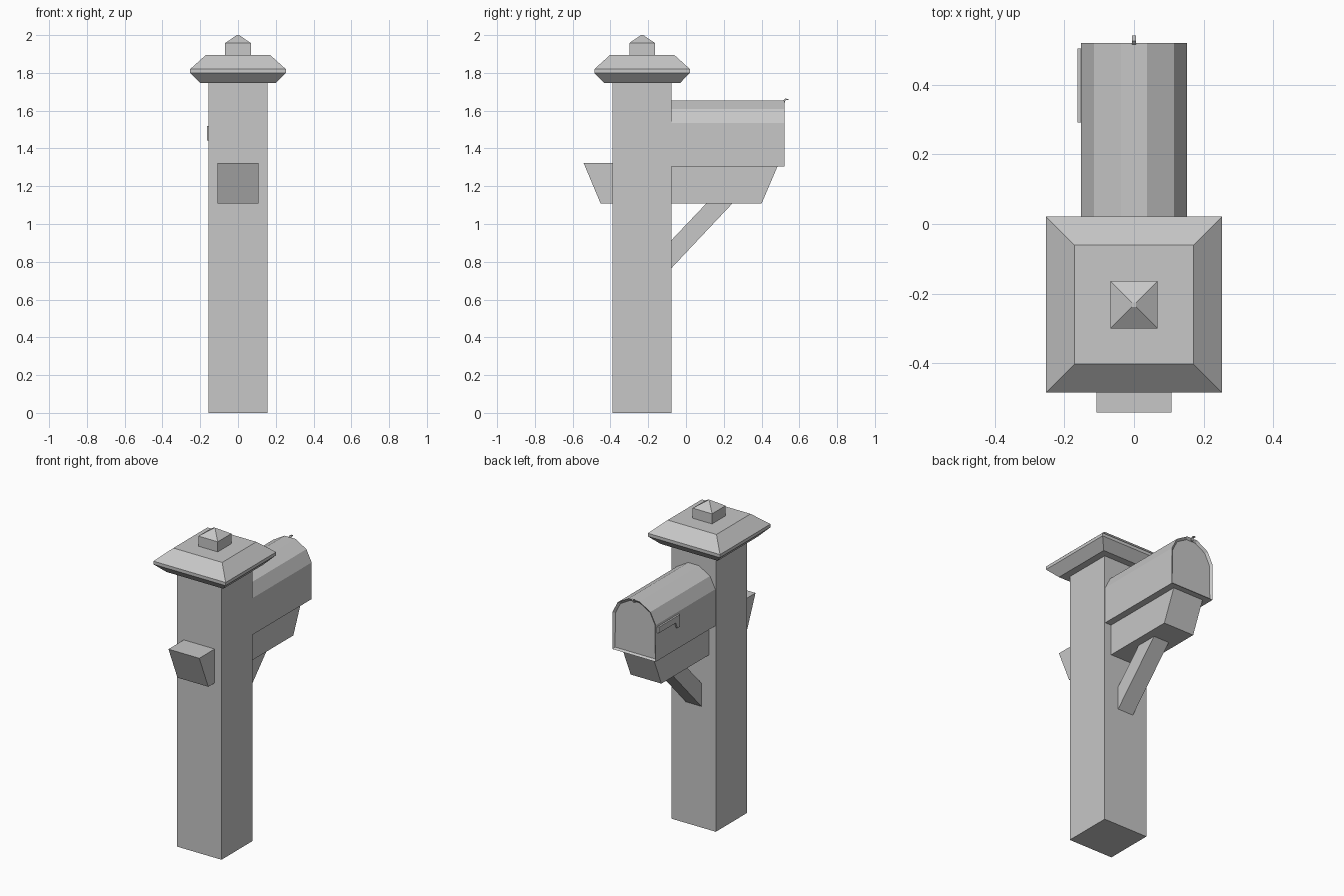
import bpy
import bmesh

if "Cube" in bpy.data.objects:
    bpy.data.objects.remove(bpy.data.objects["Cube"], do_unlink=True)

GREY = (0.57, 0.57, 0.57, 1)
grey = bpy.data.materials.new("plain_grey")
grey.use_nodes = True
grey.diffuse_color = GREY
grey.node_tree.nodes["Principled BSDF"].inputs["Base Color"].default_value = GREY

POST_Y = -0.232           # centre line of the post
POST_HALF = 0.156
POST_BACK = POST_Y + POST_HALF


def finish(name, bm):
    bmesh.ops.recalc_face_normals(bm, faces=bm.faces)
    mesh = bpy.data.meshes.new(name)
    bm.to_mesh(mesh)
    bm.free()
    mesh.materials.append(grey)
    obj = bpy.data.objects.new(name, mesh)
    bpy.context.collection.objects.link(obj)
    return obj


def loft(name, rings):
    """Join rings of equal point count and close both ends."""
    bm = bmesh.new()
    loops = [[bm.verts.new(p) for p in ring] for ring in rings]
    for a, b in zip(loops, loops[1:]):
        for i in range(len(a)):
            j = (i + 1) % len(a)
            bm.faces.new((a[i], a[j], b[j], b[i]))
    bm.faces.new(loops[0])
    bm.faces.new(loops[-1])
    return finish(name, bm)


def side_prism(name, profile, x0, x1):
    """Extrude a (y, z) outline across x."""
    return loft(name, [[(x, y, z) for y, z in profile] for x in (x0, x1)])


def square_stack(name, levels):
    """Stack of square sections (half width, z) on the post axis."""
    corners = ((-1, -1), (1, -1), (1, 1), (-1, 1))
    return loft(name, [[(sx * h, POST_Y + sy * h, z) for sx, sy in corners]
                       for h, z in levels])


# Post, roof cap and finial
square_stack("post", [(POST_HALF, 0), (POST_HALF, 1.75)])
square_stack("post_cap", [(0.2, 1.746), (0.253, 1.8), (0.253, 1.82), (0.171, 1.894)])
square_stack("finial", [(0.068, 1.89), (0.068, 1.958), (0.006, 2.0)])

# Beam passing through the post, and the slanted brace below it
side_prism("support_beam", [(-0.542, 1.323), (-0.452, 1.108),
                            (0.4, 1.108), (0.492, 1.323)], -0.108, 0.108)
side_prism("brace", [(POST_BACK - 0.01, 0.757), (POST_BACK - 0.01, 0.905),
                     (0.118, 1.12), (0.256, 1.12)], -0.055, 0.055)

# Letter box with an arched roof and a recessed door
half = [(0.152, 1.304), (0.152, 1.536), (0.115, 1.61), (0.037, 1.655)]
arch = half + [(-x, z) for x, z in reversed(half)]
box = loft("letter_box", [[(x, y, z) for x, z in arch] for y in (POST_BACK - 0.01, 0.521)])
bm = bmesh.new()
bm.from_mesh(box.data)
door = max(bm.faces, key=lambda f: f.calc_center_median().y)
bmesh.ops.inset_region(bm, faces=[door], thickness=0.015, depth=-0.012)
bm.to_mesh(box.data)
bm.free()

# Door latch: small hook over the top edge
side_prism("door_latch", [(0.512, 1.64), (0.517, 1.657), (0.526, 1.664), (0.542, 1.662),
                          (0.542, 1.656), (0.527, 1.657), (0.522, 1.64)], -0.006, 0.006)

# Signal flag lying along the side
side_prism("signal_flag", [(0.505, 1.52), (0.292, 1.52), (0.292, 1.443), (0.318, 1.443),
                           (0.335, 1.482), (0.505, 1.482)], -0.163, -0.15)
